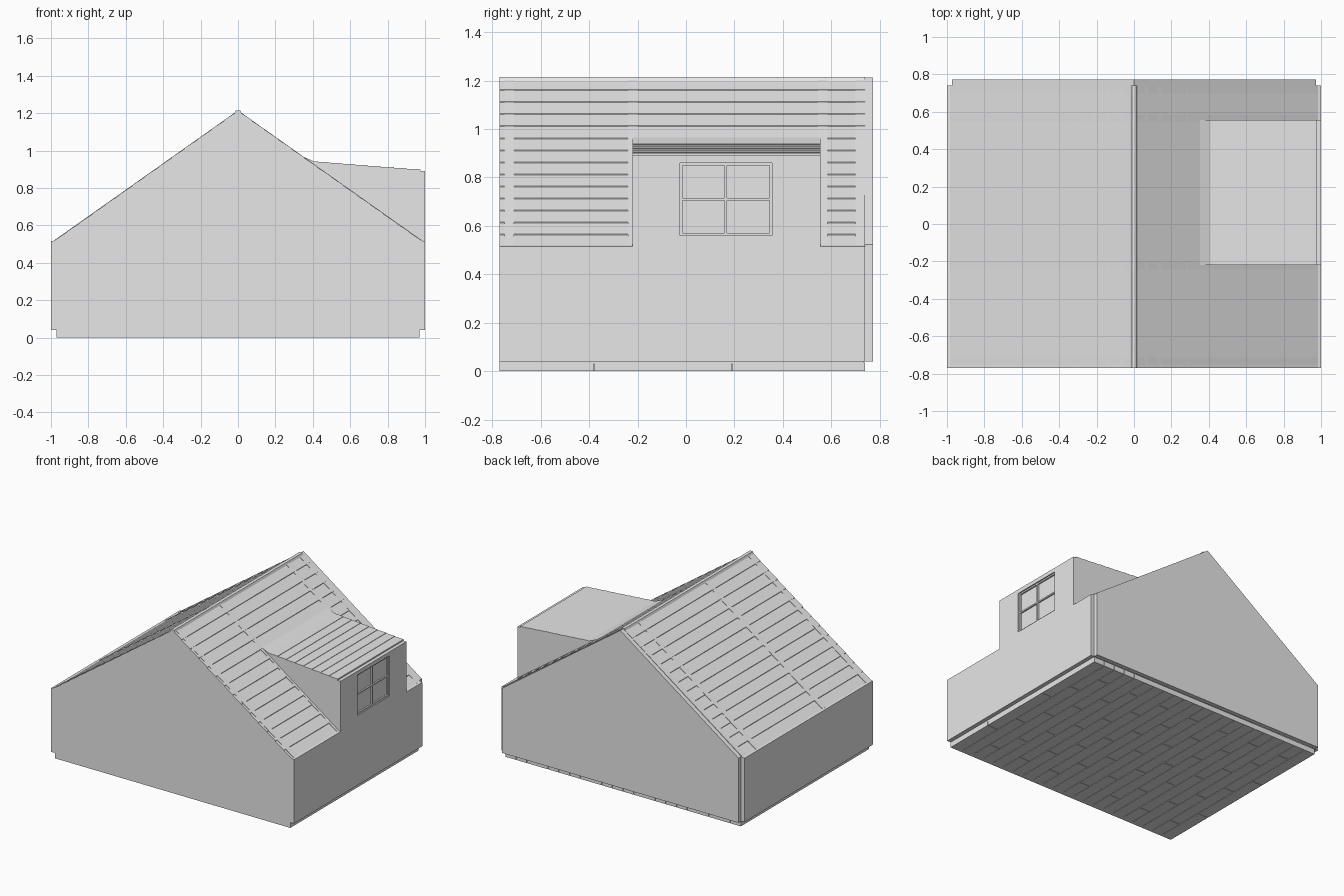
import bpy
import bmesh

cube = bpy.data.objects.get("Cube")
if cube:
    bpy.data.objects.remove(cube, do_unlink=True)

grey = bpy.data.materials.new("plain grey")
grey.use_nodes = True
grey.diffuse_color = (0.8, 0.8, 0.8, 1)
grey.node_tree.nodes["Principled BSDF"].inputs["Base Color"].default_value = (0.8, 0.8, 0.8, 1)

FRONT, BACK, INNER = -0.77, 0.74, 0.97
RIDGE, PITCH = 1.212, 0.709


def finish(name, bm):
    bmesh.ops.recalc_face_normals(bm, faces=bm.faces[:])
    mesh = bpy.data.meshes.new(name)
    bm.to_mesh(mesh)
    bm.free()
    mesh.materials.append(grey)
    obj = bpy.data.objects.new(name, mesh)
    bpy.context.collection.objects.link(obj)
    return obj


def add_prism(bm, profile, y0, y1):
    """Extrude an x-z outline along y."""
    face = bm.faces.new([bm.verts.new((x, y0, z)) for x, z in profile])
    moved = bmesh.ops.extrude_face_region(bm, geom=[face])["geom"]
    verts = [v for v in moved if isinstance(v, bmesh.types.BMVert)]
    bmesh.ops.translate(bm, verts=verts, vec=(0, y1 - y0, 0))


def prism(name, profile, y0, y1):
    bm = bmesh.new()
    add_prism(bm, profile, y0, y1)
    return finish(name, bm)


def rect(x0, x1, z0, z1):
    return [(x0, z0), (x1, z0), (x1, z1), (x0, z1)]


def slope(x):
    return RIDGE - PITCH * abs(x)


def lapped(x0, x1, count, height, lip):
    """Stepped upper outline of overlapping boards."""
    points = []
    step = (x1 - x0) / count
    for i in range(count):
        a, b = x0 + i * step, x0 + (i + 1) * step
        points += [(a, height(a)), (b, height(b) + lip)]
    return points


# Floor of staggered planks under a thin subfloor
bm = bmesh.new()
rows, length, gap = 22, 0.57, 0.0015
width = 2 * INNER / rows
for row in range(rows):
    x = -INNER + row * width
    left = x if row == 0 else x + gap
    right = x + width - (0 if row == rows - 1 else gap)
    start = -0.95 - (row % 3) * length / 3
    for i in range(5):
        y0 = max(start + i * length + gap, FRONT + 0.03)
        y1 = min(start + (i + 1) * length - gap, BACK)
        if y1 > y0 + 0.01:
            add_prism(bm, rect(left, right, 0, 0.036), y0, y1)
finish("floor_planks", bm)
prism("subfloor", rect(-INNER, INNER, 0.03, 0.042), FRONT + 0.03, BACK - 0.005)


# Gable walls
def gable(name, half, bottom, y0, y1):
    eave = slope(half)
    prism(name, [(-half, bottom), (half, bottom), (half, eave),
                 (0, RIDGE), (-half, eave)], y0, y1)


gable("front_gable_wall", INNER, 0, FRONT, FRONT + 0.03)
gable("back_gable_wall", 0.973, 0.04, BACK, 0.773)

# Side walls, roof slopes and rafters, repeated on both sides
for side, label in ((1, "left"), (-1, "right")):
    def flip(points):
        return [(side * x, z) for x, z in points]

    prism(label + "_side_wall",
          flip([(INNER, 0.04), (1, 0.04), (1, 0.515), (INNER, 0.522)]), FRONT, BACK)
    boards = lapped(0.005, 0.988, 14, slope, 0.004)
    under = [(0.988, slope(0.988) - 0.005), (0.005, slope(0.005) - 0.02)]
    prism(label + "_roof_boards", flip(boards + under), FRONT, BACK)

    bm = bmesh.new()
    for y in (-0.73, -0.22, 0.565, 0.72):
        outline = [(0.01, slope(0.01) + 0.003), (0.985, slope(0.985) + 0.005),
                   (0.985, slope(0.985) - 0.005), (0.01, slope(0.01) - 0.03)]
        add_prism(bm, flip(outline), y - 0.02, y + 0.02)
    finish(label + "_rafters", bm)

prism("ridge_cap", [(-0.02, slope(0.02)), (0.02, slope(0.02)),
                    (0.012, RIDGE + 0.003), (-0.012, RIDGE + 0.003)], FRONT, BACK)

# Dormer cheeks and lapped roof
Y0, Y1 = -0.22, 0.555


def dormer_height(x):
    return 0.941 - 0.078 * (x - 0.41)


cheek = [(0.35, 0.963), (0.41, 0.938), (INNER, 0.893), (INNER, 0.52)]
for name, y in (("dormer_front_cheek", Y0), ("dormer_back_cheek", Y1 - 0.03)):
    prism(name, cheek, y, y + 0.03)
top = [(0.345, 0.969)] + lapped(0.41, 0.975, 8, dormer_height, 0.003)
prism("dormer_roof", top + [(0.975, 0.888), (0.41, 0.925), (0.345, 0.95)], Y0, Y1)

# Dormer face around the window opening
W0, W1, SILL, HEAD = -0.025, 0.355, 0.56, 0.86
bm = bmesh.new()
for y0, y1, z0, z1 in ((Y0, W0, 0.515, 0.89), (W1, Y1, 0.515, 0.89),
                       (W0, W1, 0.515, SILL), (W0, W1, HEAD, 0.89)):
    add_prism(bm, rect(INNER, 1, z0, z1), y0, y1)
finish("dormer_face", bm)

# Window: recessed pane, frame and crossing bars
prism("window_pane", rect(0.974, 0.98, SILL, HEAD), W0, W1)
bm = bmesh.new()
mid_y, mid_z, bar = (W0 + W1) / 2, (SILL + HEAD) / 2, 0.005
for y in (W0 + bar, mid_y, W1 - bar):
    add_prism(bm, rect(0.976, 0.992, SILL, HEAD), y - bar, y + bar)
for z in (SILL + bar, mid_z, HEAD - bar):
    add_prism(bm, rect(0.976, 0.991, z - bar, z + bar), W0, W1)
finish("window_frame", bm)
